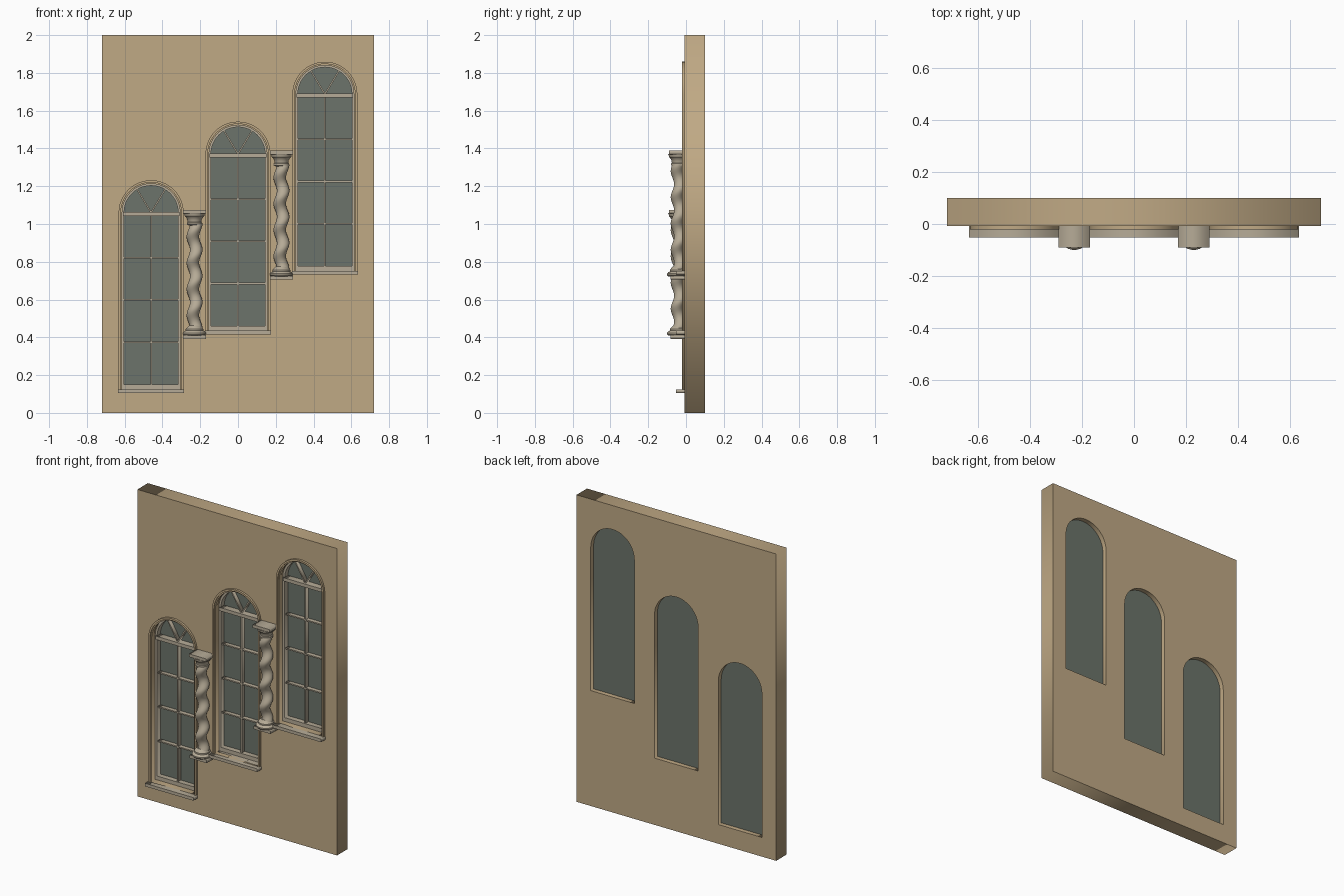
import bpy, bmesh, math
from math import sin, cos, pi, radians

cube = bpy.data.objects.get("Cube")
if cube:
    bpy.data.objects.remove(cube, do_unlink=True)


def material(name, rgb):
    m = bpy.data.materials.new(name)
    m.use_nodes = True
    m.diffuse_color = (*rgb, 1)
    m.node_tree.nodes["Principled BSDF"].inputs["Base Color"].default_value = (*rgb, 1)
    return m


TAN = material("tan plaster", (0.53, 0.40, 0.235))
STONE = material("pale stone", (0.47, 0.41, 0.31))
GLASS = material("grey green glass", (0.15, 0.175, 0.145))


def plate(name, loops, y0, y1, mat):
    """Flat outline in x and z, with holes, extruded from y0 to y1."""
    cu = bpy.data.curves.new(name, 'CURVE')
    cu.dimensions = '2D'
    cu.fill_mode = 'BOTH'
    cu.extrude = (y1 - y0) / 2
    for loop in loops:
        sp = cu.splines.new('POLY')
        sp.points.add(len(loop) - 1)
        for p, (x, z) in zip(sp.points, loop):
            p.co = (x, z, 0, 1)
        sp.use_cyclic_u = True
    cu.materials.append(mat)
    ob = bpy.data.objects.new(name, cu)
    bpy.context.collection.objects.link(ob)
    ob.rotation_euler.x = pi / 2
    ob.location.y = (y0 + y1) / 2
    bpy.ops.object.select_all(action='DESELECT')
    bpy.context.view_layer.objects.active = ob
    ob.select_set(True)
    bpy.ops.object.convert(target='MESH')
    return bpy.context.object


def rect(x0, x1, z0, z1):
    return [(x0, z0), (x1, z0), (x1, z1), (x0, z1)]


def arch(cx, bottom, spring, r, n=24):
    return [(cx - r, bottom), (cx + r, bottom)] + [
        (cx + r * cos(pi * i / n), spring + r * sin(pi * i / n)) for i in range(n + 1)]


def bar(x, z, length, angle, w):
    """Outline of a bar leaving (x, z), tilted from upright."""
    s, c = sin(angle), cos(angle)
    pts = [(-w, 0), (w, 0), (w, length), (-w, length)]
    return [(x + a * c + b * s, z - a * s + b * c) for a, b in pts]


def skin(name, rings, loc, mat):
    """Closed surface through a stack of rings."""
    bm = bmesh.new()
    vs = [[bm.verts.new(p) for p in ring] for ring in rings]
    n = len(vs[0])
    for a, b in zip(vs, vs[1:]):
        for i in range(n):
            j = (i + 1) % n
            bm.faces.new((a[i], a[j], b[j], b[i]))
    bm.faces.new(vs[0][::-1])
    bm.faces.new(vs[-1])
    me = bpy.data.meshes.new(name)
    bm.to_mesh(me)
    bm.free()
    me.materials.append(mat)
    ob = bpy.data.objects.new(name, me)
    ob.location = loc
    bpy.context.collection.objects.link(ob)
    bpy.ops.object.select_all(action='DESELECT')
    bpy.context.view_layer.objects.active = ob
    ob.select_set(True)
    bpy.ops.object.shade_smooth_by_angle(angle=radians(35))
    return ob


def ring(r, z, cx=0, cy=0, n=32):
    return [(cx + r * cos(2 * pi * i / n), cy + r * sin(2 * pi * i / n), z) for i in range(n)]


def window(tag, cx, base):
    spring, low = base + 0.955, base + 0.02
    top = spring - 0.002
    # Moulded surround and projecting sill
    plate(tag + "_outer_trim", [arch(cx, low, spring, 0.172), arch(cx, low - 0.01, spring, 0.16)],
          -0.022, 0, TAN)
    plate(tag + "_inner_trim", [arch(cx, low, spring, 0.162), arch(cx, low - 0.01, spring, 0.153)],
          -0.014, 0.01, TAN)
    plate(tag + "_sill", [rect(cx - 0.175, cx + 0.175, base, low)], -0.052, 0.03, STONE)
    # Frame, transom and glass
    plate(tag + "_frame", [arch(cx, low, spring, 0.158), arch(cx, low + 0.025, spring, 0.143)],
          0.028, 0.068, STONE)
    plate(tag + "_transom", [rect(cx - 0.15, cx + 0.15, top - 0.016, top + 0.006)],
          0.02, 0.066, STONE)
    plate(tag + "_glass", [arch(cx, low, spring, 0.157)], 0.062, 0.07, GLASS)
    # Glazing bars and fan
    plate(tag + "_upright_bar", [rect(cx - 0.004, cx + 0.004, low, top)], 0.034, 0.066, STONE)
    for i in range(3):
        z = base + 0.27 + 0.223 * i
        plate(f"{tag}_cross_bar_{i + 1}", [rect(cx - 0.15, cx + 0.15, z - 0.004, z + 0.004)],
              0.035, 0.066, STONE)
    for side, s in (("right", -1), ("left", 1)):
        plate(f"{tag}_fan_bar_{side}", [bar(cx, spring, 0.148, s * radians(31), 0.004)],
              0.035, 0.066, STONE)


def column(tag, cx, base):
    loc = (cx, -0.039, base)
    # Square slabs below and above
    plate(tag + "_plinth", [rect(cx - 0.061, cx + 0.061, base, base + 0.02)], -0.082, 0, STONE)
    plate(tag + "_abacus", [rect(cx - 0.061, cx + 0.061, base + 0.663, base + 0.683)],
          -0.09, 0, STONE)
    # Turned base and capital
    foot = [(0.056, 0.018), (0.061, 0.024), (0.061, 0.032), (0.055, 0.04),
            (0.047, 0.043), (0.047, 0.052), (0.038, 0.062), (0.03, 0.07)]
    skin(tag + "_base", [ring(r, z) for r, z in foot], loc, STONE)
    head = [(0.03, 0.6), (0.041, 0.606), (0.041, 0.614), (0.036, 0.618), (0.038, 0.632),
            (0.046, 0.645), (0.052, 0.65), (0.052, 0.657), (0.056, 0.665)]
    skin(tag + "_capital", [ring(r, z) for r, z in head], loc, STONE)
    # Spiralling shaft
    rings, steps = [], 80
    for k in range(steps + 1):
        t = k / steps
        a = 2 * pi * 4 * t
        rings.append(ring(0.033, 0.055 + 0.555 * t, 0.009 * cos(a), 0.009 * sin(a), 24))
    skin(tag + "_shaft", rings, loc, STONE)


# Wall with three stepped openings
WINDOWS = [("lower_window", -0.46, 0.105), ("middle_window", 0, 0.415), ("upper_window", 0.46, 0.732)]
openings = [arch(cx, b + 0.02, b + 0.955, 0.157) for _, cx, b in WINDOWS]
plate("wall", [rect(-0.72, 0.72, 0, 2)] + openings, -0.008, 0.1, TAN)
for w in WINDOWS:
    window(*w)

# Twisted columns between the windows
column("lower_column", -0.23, 0.392)
column("upper_column", 0.23, 0.705)
